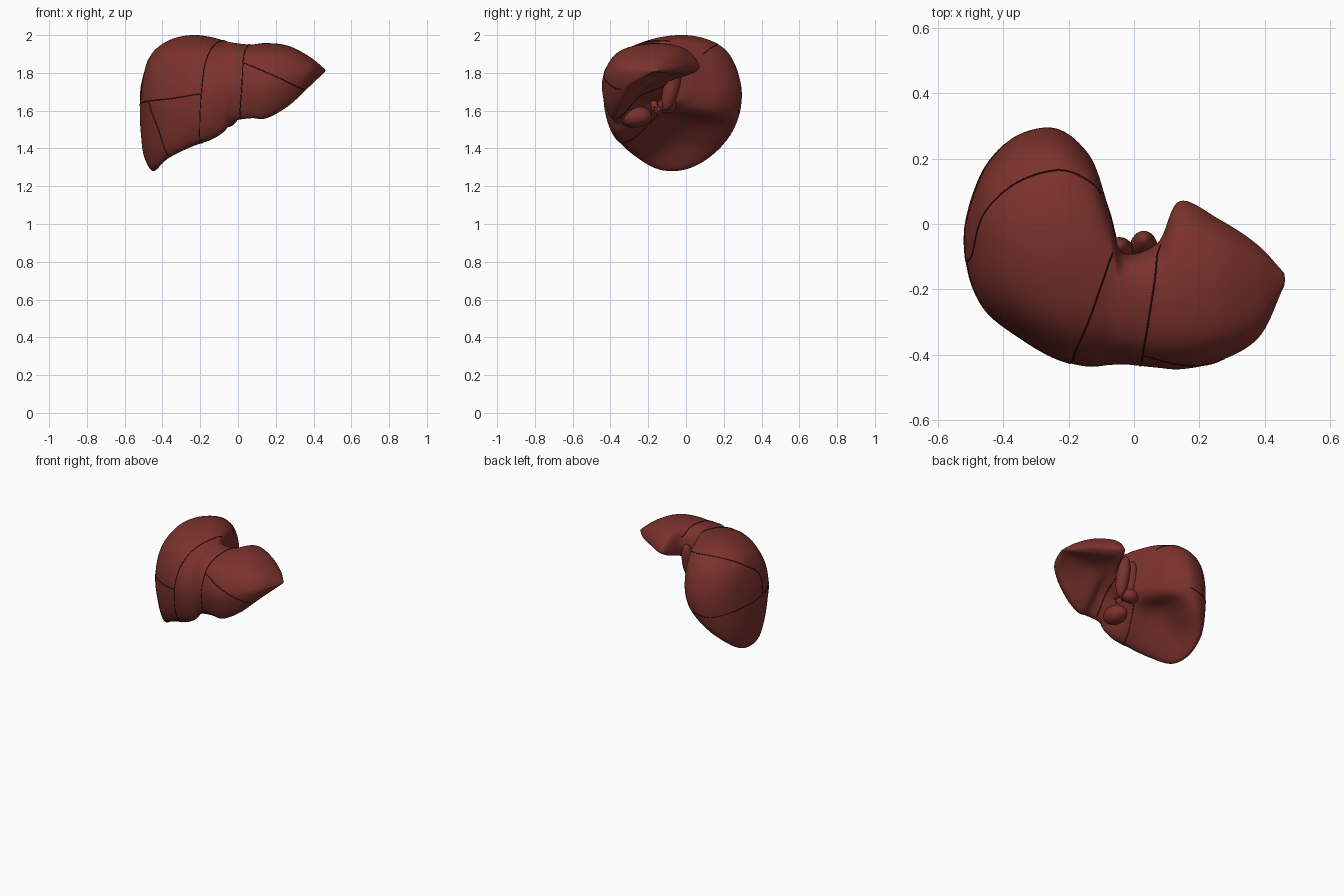
import bpy, bmesh
from mathutils import Vector
from mathutils.bvhtree import BVHTree

if "Cube" in bpy.data.objects:
    bpy.data.objects.remove(bpy.data.objects["Cube"])


def material(name, rgb):
    m = bpy.data.materials.new(name)
    m.diffuse_color = (*rgb, 1)
    m.use_nodes = True
    m.node_tree.nodes["Principled BSDF"].inputs["Base Color"].default_value = m.diffuse_color
    return m


RED = material("liver_red", (0.20, 0.032, 0.026))
DARK = material("seam_dark", (0.035, 0.006, 0.005))


def spline_point(p0, p1, p2, p3, u):
    # centripetal Catmull-Rom, which never overshoots
    t = [0.0]
    for a, b in ((p0, p1), (p1, p2), (p2, p3)):
        t.append(t[-1] + (b - a).length ** 0.5 + 1e-4)
    s = t[1] + (t[2] - t[1]) * u

    def mix(a, b, i, j):
        return a + (b - a) * ((s - t[i]) / (t[j] - t[i]))
    a1, a2, a3 = mix(p0, p1, 0, 1), mix(p1, p2, 1, 2), mix(p2, p3, 2, 3)
    return mix(mix(a1, a2, 0, 2), mix(a2, a3, 1, 3), 1, 2)


def spline(pts, n, closed=False):
    pts = [Vector(p) for p in pts]
    k = len(pts)
    if closed:
        return [spline_point(pts[i - 1], pts[i], pts[(i + 1) % k], pts[(i + 2) % k], j / n)
                for i in range(k) for j in range(n)]
    q = [2 * pts[0] - pts[1]] + pts + [2 * pts[-1] - pts[-2]]
    out = [spline_point(*q[i:i + 4], j / n) for i in range(k - 1) for j in range(n)]
    return out + [pts[-1]]


def finish(bm, name, mat):
    bmesh.ops.recalc_face_normals(bm, faces=bm.faces)
    me = bpy.data.meshes.new(name)
    bm.to_mesh(me)
    me.materials.append(mat)
    for p in me.polygons:
        p.use_smooth = True
    ob = bpy.data.objects.new(name, me)
    bpy.context.collection.objects.link(ob)
    return ob


def loft(rings, pole_a, pole_b):
    bm = bmesh.new()
    vs = [[bm.verts.new(p) for p in r] for r in rings]
    n = len(vs[0])
    for a, b in zip(vs, vs[1:]):
        for i in range(n):
            j = (i + 1) % n
            bm.faces.new((a[i], a[j], b[j], b[i]))
    for ring, pole in ((vs[0], pole_a), (vs[-1], pole_b)):
        c = bm.verts.new(pole)
        for i in range(n):
            bm.faces.new((ring[i], ring[(i + 1) % n], c))
    return bm


# Liver body: guide curves (y, z) at stations along x
X = [-.517, -.495, -.45, -.36, -.24, -.14, -.075, -.03, .07, .14, .26, .38, .46]
FRONT = [(-.10, 1.65), (-.19, 1.65), (-.27, 1.66), (-.34, 1.68), (-.41, 1.70), (-.435, 1.72),
         (-.43, 1.73), (-.43, 1.73), (-.44, 1.74), (-.445, 1.74), (-.42, 1.77), (-.35, 1.80), (-.19, 1.81)]
TOP = [(-.05, 1.72), (-.03, 1.81), (0, 1.91), (0, 1.975), (0, 2.0), (-.02, 1.988),
       (-.08, 1.97), (-.18, 1.96), (-.20, 1.95), (-.18, 1.957), (-.17, 1.945), (-.17, 1.885), (-.17, 1.82)]
BACK = [(0, 1.65), (.08, 1.66), (.18, 1.67), (.27, 1.68), (.293, 1.69), (.215, 1.72),
        (.04, 1.80), (-.09, 1.82), (-.06, 1.84), (.07, 1.83), (.015, 1.83), (-.065, 1.82), (-.15, 1.81)]
BACK_LOW = [(-.02, 1.55), (.06, 1.42), (.14, 1.38), (.21, 1.44), (.24, 1.55), (.16, 1.60),
            (.02, 1.66), (-.10, 1.67), (-.10, 1.75), (.04, 1.80), (-.02, 1.80), (-.09, 1.80), (-.16, 1.805)]
UNDER = [(-.05, 1.50), (-.03, 1.35), (-.02, 1.285), (-.03, 1.43), (-.04, 1.55), (-.10, 1.58),
         (-.18, 1.60), (-.22, 1.64), (-.24, 1.70), (-.17, 1.75), (-.18, 1.78), (-.17, 1.80), (-.17, 1.805)]
MARGIN = [(-.08, 1.55), (-.12, 1.40), (-.17, 1.31), (-.27, 1.36), (-.33, 1.415), (-.36, 1.45),
          (-.37, 1.49), (-.37, 1.54), (-.38, 1.56), (-.38, 1.557), (-.36, 1.62), (-.31, 1.73), (-.18, 1.805)]


def shoulder(side):
    # rounded corner between the top and a side guide
    return [(ty + (sy - ty) * 0.72, sz + (tz - sz) * 0.74) for (ty, tz), (sy, sz) in zip(TOP, side)]


guides = [FRONT, shoulder(FRONT), TOP, shoulder(BACK), BACK, BACK_LOW, UNDER, MARGIN]
curves = [spline([(x, y, z) for x, (y, z) in zip(X, g)], 9) for g in guides]
rings = [spline(section, 12, closed=True) for section in zip(*curves)]
body = loft(rings, (-.52, -.05, 1.62), (.463, -.17, 1.812))
tree = BVHTree.FromBMesh(body)
finish(body, "liver_body", RED)

# Seams between the segments, laid on the surface
SEAMS = {
    "falciform_seam": [(.075, -.06, 1.9), (.06, -.2, 1.96), (.03, -.38, 1.88), (.02, -.44, 1.74),
                       (.01, -.4, 1.57), (.03, -.25, 1.68), (.06, -.1, 1.74)],
    "middle_seam": [(-.07, -.09, 1.96), (-.12, -.25, 1.96), (-.18, -.4, 1.85), (-.195, -.43, 1.7),
                    (-.2, -.36, 1.43), (-.15, -.2, 1.55), (-.08, -.1, 1.6)],
    "right_level_seam": [(-.195, -.43, 1.69), (-.35, -.35, 1.665), (-.51, -.12, 1.64),
                         (-.46, .17, 1.6), (-.36, .26, 1.58), (-.24, .28, 1.6)],
    "right_lower_seam": [(-.47, -.24, 1.645), (-.42, -.29, 1.48), (-.37, -.27, 1.37)],
    "left_lobe_seam": [(.03, -.42, 1.86), (.2, -.43, 1.78), (.37, -.35, 1.7)],
    "rear_arc_seam": [(-.51, -.11, 1.65), (-.49, -.1, 1.78), (-.46, .02, 1.88),
                      (-.36, .13, 1.95), (-.2, .17, 1.96), (-.11, .09, 1.9)],
}


def tube(name, pts, radii, mat):
    cu = bpy.data.curves.new(name, 'CURVE')
    cu.dimensions = '3D'
    cu.bevel_depth = 1.0
    cu.bevel_resolution = 2
    cu.use_fill_caps = True
    sp = cu.splines.new('POLY')
    sp.points.add(len(pts) - 1)
    for q, p, r in zip(sp.points, pts, radii):
        q.co = (*p, 1)
        q.radius = r
    cu.materials.append(mat)
    ob = bpy.data.objects.new(name, cu)
    bpy.context.collection.objects.link(ob)
    return ob


for name, pts in SEAMS.items():
    path = []
    for p in spline(pts, 14):
        hit, normal, _, _ = tree.find_nearest(p)
        path.append(hit)
    tube(name, path, [0.0025] * len(path), DARK)


# Rounded lobes and vessel stubs on the underside
def blob(name, centre, size, tilt=0.0):
    bm = bmesh.new()
    bmesh.ops.create_uvsphere(bm, u_segments=32, v_segments=20, radius=1)
    for v in bm.verts:
        x, y, z = v.co
        v.co = (centre[0] + x * size[0], centre[1] + y * size[1] + tilt * z, centre[2] + z * size[2])
    finish(bm, name, RED)


blob("caudate_left", (.03, -.075, 1.735), (.043, .045, .135), .03)
blob("caudate_right", (-.045, -.085, 1.74), (.045, .04, .13), .02)
blob("caudate_process", (-.05, -.10, 1.63), (.06, .05, .045))
blob("quadrate_swell", (-.07, -.27, 1.57), (.07, .09, .06))
for name, end, r in (("portal_stub", (.01, -.14, 1.59), .02),
                     ("duct_stub", (.0, -.18, 1.60), .011),
                     ("artery_stub", (.035, -.16, 1.61), .009)):
    tube(name, spline([(-.05, -.17, 1.65), (-.02, -.165, 1.62), end], 6), [r] * 13, RED)
